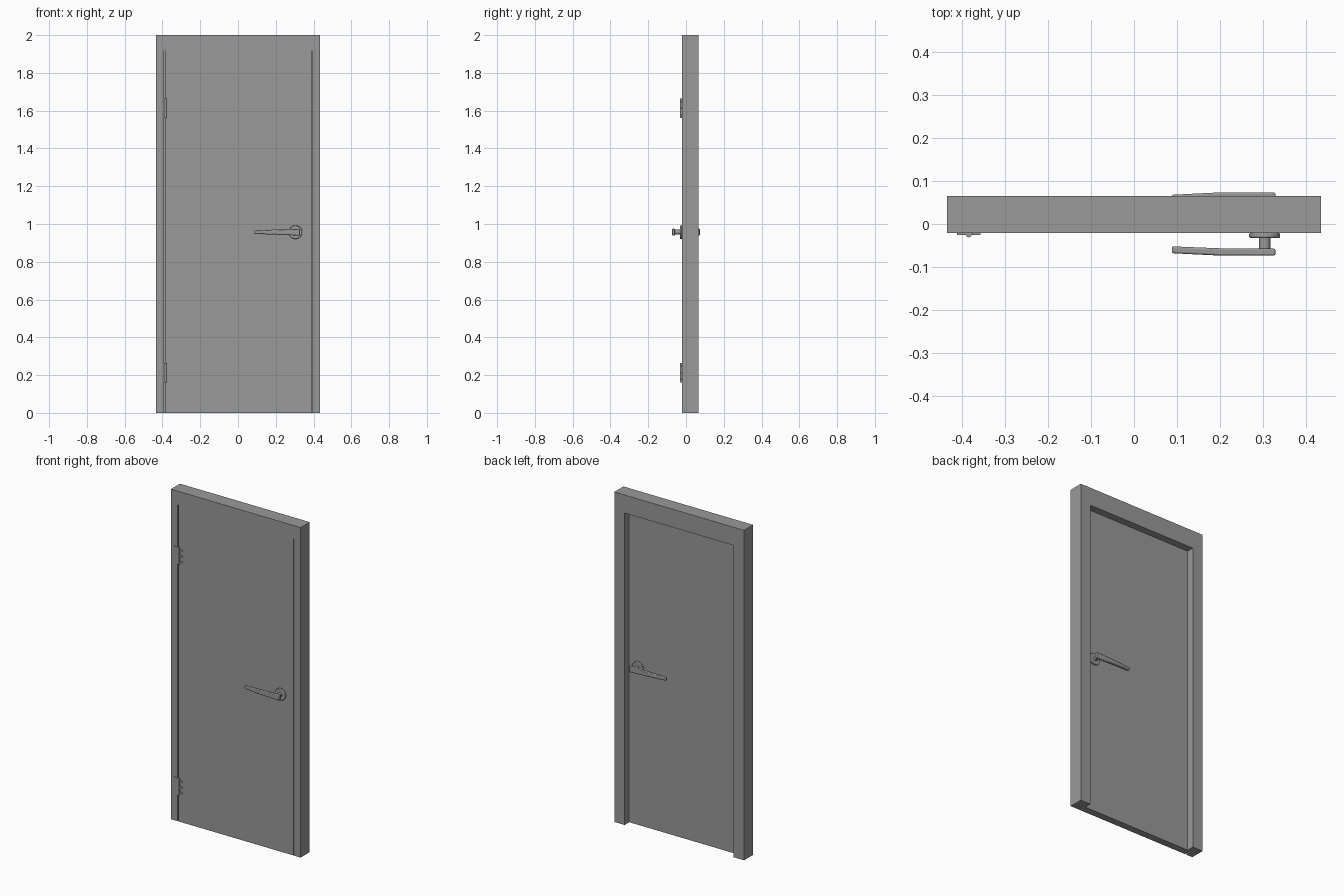
import bpy, bmesh, math
from mathutils import Matrix, Vector

if "Cube" in bpy.data.objects:
    bpy.data.objects.remove(bpy.data.objects["Cube"])

FRONT, DOOR_BACK, FRAME_BACK = -0.0215, 0.0215, 0.0655
HANDLE_X, HANDLE_Z = 0.304, 0.957

dark_grey = bpy.data.materials.new("dark_grey")
dark_grey.diffuse_color = (0.32, 0.32, 0.32, 1)
dark_grey.use_nodes = True
dark_grey.node_tree.nodes["Principled BSDF"].inputs["Base Color"].default_value = dark_grey.diffuse_color


def finish(bm, name, smooth=False, bevel=0.0, segments=1):
    bmesh.ops.recalc_face_normals(bm, faces=bm.faces)
    mesh = bpy.data.meshes.new(name)
    bm.to_mesh(mesh)
    bm.free()
    mesh.materials.append(dark_grey)
    ob = bpy.data.objects.new(name, mesh)
    bpy.context.collection.objects.link(ob)
    if bevel:
        m = ob.modifiers.new("edge_bevel", 'BEVEL')
        m.width, m.segments, m.limit_method = bevel, segments, 'ANGLE'
    if smooth:
        bpy.ops.object.select_all(action='DESELECT')
        ob.select_set(True)
        bpy.context.view_layer.objects.active = ob
        bpy.ops.object.shade_smooth_by_angle(angle=math.radians(35))
    return ob


def box(name, lo, hi, **kw):
    lo, hi = Vector(lo), Vector(hi)
    bm = bmesh.new()
    bmesh.ops.create_cube(bm, size=1, matrix=Matrix.Translation((lo + hi) / 2)
                          @ Matrix.Diagonal((*(hi - lo), 1)))
    return finish(bm, name, **kw)


def cylinder(name, center, radius, length, axis, sides=32, **kw):
    rot = Vector((0, 0, 1)).rotation_difference(Vector(axis)).to_matrix().to_4x4()
    bm = bmesh.new()
    bmesh.ops.create_cone(bm, cap_ends=True, segments=sides, radius1=radius,
                          radius2=radius, depth=length,
                          matrix=Matrix.Translation(center) @ rot)
    return finish(bm, name, smooth=True, **kw)


def loft(name, rings, **kw):
    bm = bmesh.new()
    vs = [[bm.verts.new(p) for p in ring] for ring in rings]
    for a, b in zip(vs, vs[1:]):
        for i in range(len(a)):
            j = (i + 1) % len(a)
            bm.faces.new((a[i], a[j], b[j], b[i]))
    bm.faces.new(vs[0])
    bm.faces.new(vs[-1])
    return finish(bm, name, **kw)


def mirror_to_back(ob):
    # Mirror across the middle of the door leaf, which lies on y = 0
    m = ob.modifiers.new("back_side", 'MIRROR')
    m.use_axis = (False, True, False)
    m.use_mirror_merge = False


# Frame: stepped profile (side inset, header inset, y) swept up, across and down
profile = [(0, 0, FRONT), (0, 0, FRAME_BACK), (0.069, 0.11, FRAME_BACK),
           (0.069, 0.11, DOOR_BACK), (0.043, 0.083, DOOR_BACK), (0.043, 0.083, FRONT)]
W = 0.435
loft("door_frame", [
    [(-W + s, y, 0) for s, t, y in profile],
    [(-W + s, y, 2 - t) for s, t, y in profile],
    [(W - s, y, 2 - t) for s, t, y in profile],
    [(W - s, y, 0) for s, t, y in profile]])

# Door leaf, closed against the frame step
box("door_leaf", (-0.383, FRONT, 0), (0.388, DOOR_BACK, 1.917))

# Hinges
for label, z in (("lower", 0.212), ("upper", 1.612)):
    box(label + "_hinge_plate", (-0.412, -0.026, z - 0.052), (-0.375, FRONT, z + 0.052))
    cylinder(label + "_hinge_barrel", (-0.384, -0.024, z), 0.007, 0.104, (0, 0, 1), sides=16)
    for i in (-1, 0, 1):
        zz = z + i * 0.035
        box(f"{label}_hinge_tab_{i + 2}", (-0.376, -0.026, zz - 0.004),
            (-0.357, FRONT, zz + 0.004))

# Handles, one on each side of the door
rose = cylinder("handle_rose", (HANDLE_X, -0.027, HANDLE_Z), 0.036, 0.011, (0, 1, 0),
                bevel=0.003, segments=2)
neck = cylinder("handle_neck", (HANDLE_X, -0.046, HANDLE_Z), 0.013, 0.03, (0, 1, 0))
# Lever stations: x, front y, rear y, half height
stations = [(0.329, -0.0735, -0.0575, 0.018), (0.2, -0.0735, -0.0565, 0.0135),
            (0.088, -0.068, -0.052, 0.009)]
lever = loft("handle_lever", [
    [(x, f, HANDLE_Z - h), (x, r, HANDLE_Z - h), (x, r, HANDLE_Z + h), (x, f, HANDLE_Z + h)]
    for x, f, r, h in stations], smooth=True, bevel=0.004, segments=2)
for part in (rose, neck, lever):
    mirror_to_back(part)
